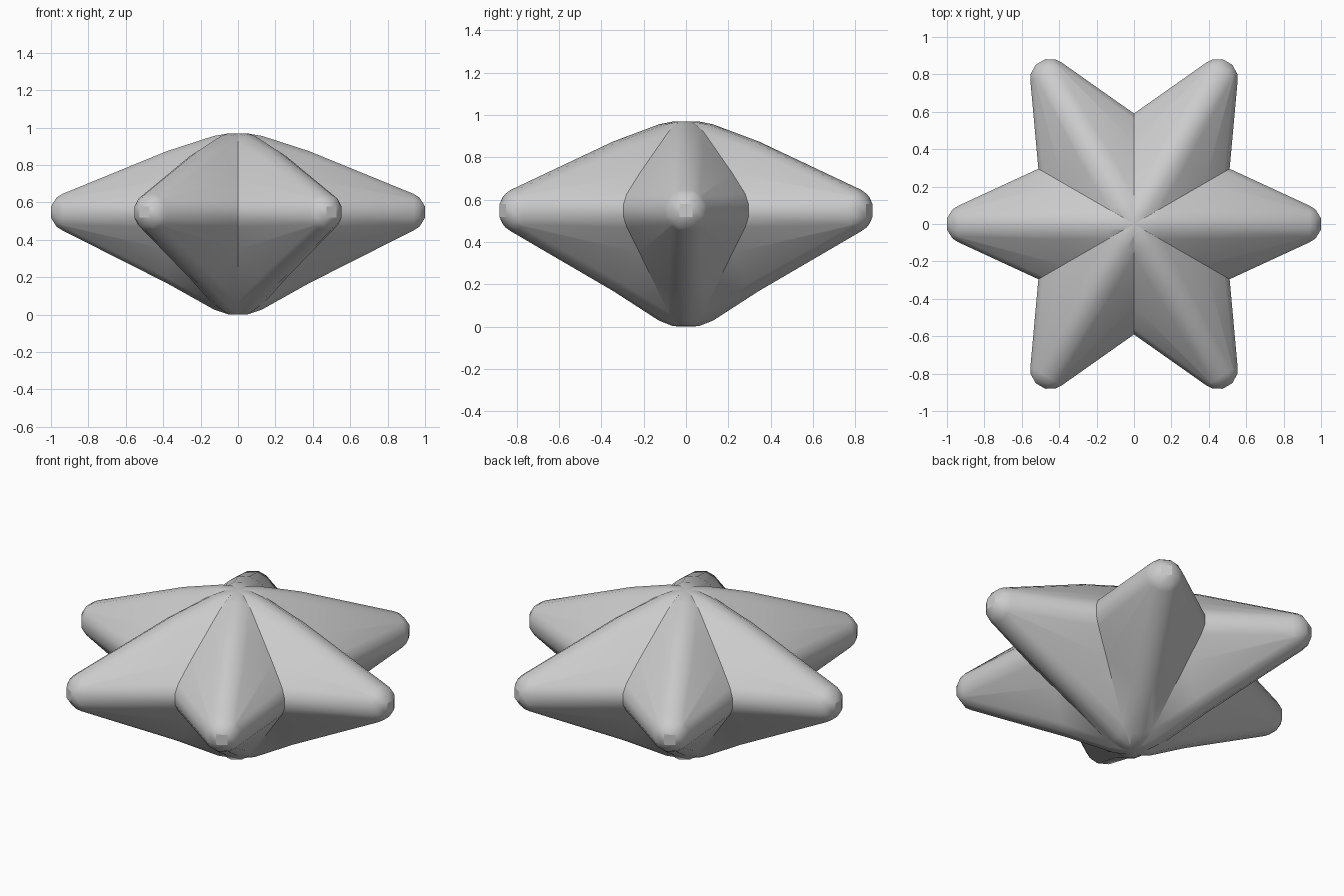
import bpy, bmesh, math
from mathutils import Matrix, Vector

if "Cube" in bpy.data.objects:
    bpy.data.objects.remove(bpy.data.objects["Cube"])

MID = 0.55  # height of the star's points

# arm stations: x, half width, rise, drop, then rounding: flat, shoulder, shoulder fall
STATIONS = [
    (0.00, 0.540, 0.420, 0.548, 0.030, 0.082, 0.030),
    (0.055, 0.512, 0.420, 0.546, 0.030, 0.082, 0.030),
    (0.13, 0.475, 0.407, 0.520, 0.030, 0.082, 0.030),
    (0.38, 0.356, 0.326, 0.380, 0.030, 0.082, 0.030),
    (0.94, 0.097, 0.097, 0.097, 0.030, 0.067, 0.022),
    (0.97, 0.078, 0.078, 0.078, 0.030, 0.058, 0.020),
    (1.00, 0.030, 0.030, 0.030, 0.030, 0.030, 0.000),
]


def section(x, w, up, down, f, g, d):
    """Diamond section with rounded corners, counter-clockwise."""
    def quarter(h):
        return [(w, f), (w - d, g), (g, h - d), (f, h)]
    top, low = quarter(up), quarter(down)
    pts = top + [(-y, z) for y, z in reversed(top)]
    pts += [(-y, -z) for y, z in low] + [(y, -z) for y, z in reversed(low)]
    return [Vector((x, y, z + MID)) for y, z in pts]


bm = bmesh.new()

# one arm, lofted from centre to tip
rings = [[bm.verts.new(p) for p in section(*s)] for s in STATIONS]
n = len(rings[0])
for a, b in zip(rings, rings[1:]):
    for i in range(n):
        j = (i + 1) % n
        bm.faces.new((a[i], b[i], b[j], a[j]))
bm.faces.new(rings[-1])
bmesh.ops.remove_doubles(bm, verts=bm.verts[:], dist=0.0005)

# trim the arm to its 60 degree wedge
for side in (1, -1):
    normal = Vector((-math.sin(math.radians(30)), side * math.cos(math.radians(30)), 0))
    bmesh.ops.bisect_plane(bm, geom=bm.verts[:] + bm.edges[:] + bm.faces[:], dist=1e-5,
                           plane_co=(0, 0, MID), plane_no=normal, clear_outer=True)

# repeat the wedge around the centre and weld
wedge = bm.verts[:] + bm.edges[:] + bm.faces[:]
for k in range(1, 6):
    copy = bmesh.ops.duplicate(bm, geom=wedge)["geom"]
    bmesh.ops.rotate(bm, verts=[v for v in copy if isinstance(v, bmesh.types.BMVert)],
                     cent=(0, 0, 0), matrix=Matrix.Rotation(math.radians(60 * k), 3, 'Z'))
bmesh.ops.remove_doubles(bm, verts=bm.verts[:], dist=0.0005)
bmesh.ops.recalc_face_normals(bm, faces=bm.faces[:])

# sit on the ground
low = min(v.co.z for v in bm.verts)
bmesh.ops.translate(bm, verts=bm.verts[:], vec=(0, 0, -low))

mesh = bpy.data.meshes.new("six_point_star")
bm.to_mesh(mesh)
bm.free()
star = bpy.data.objects.new("six_point_star", mesh)
bpy.context.collection.objects.link(star)
bpy.context.view_layer.objects.active = star
star.select_set(True)
bpy.ops.object.shade_smooth_by_angle(angle=math.radians(32))
